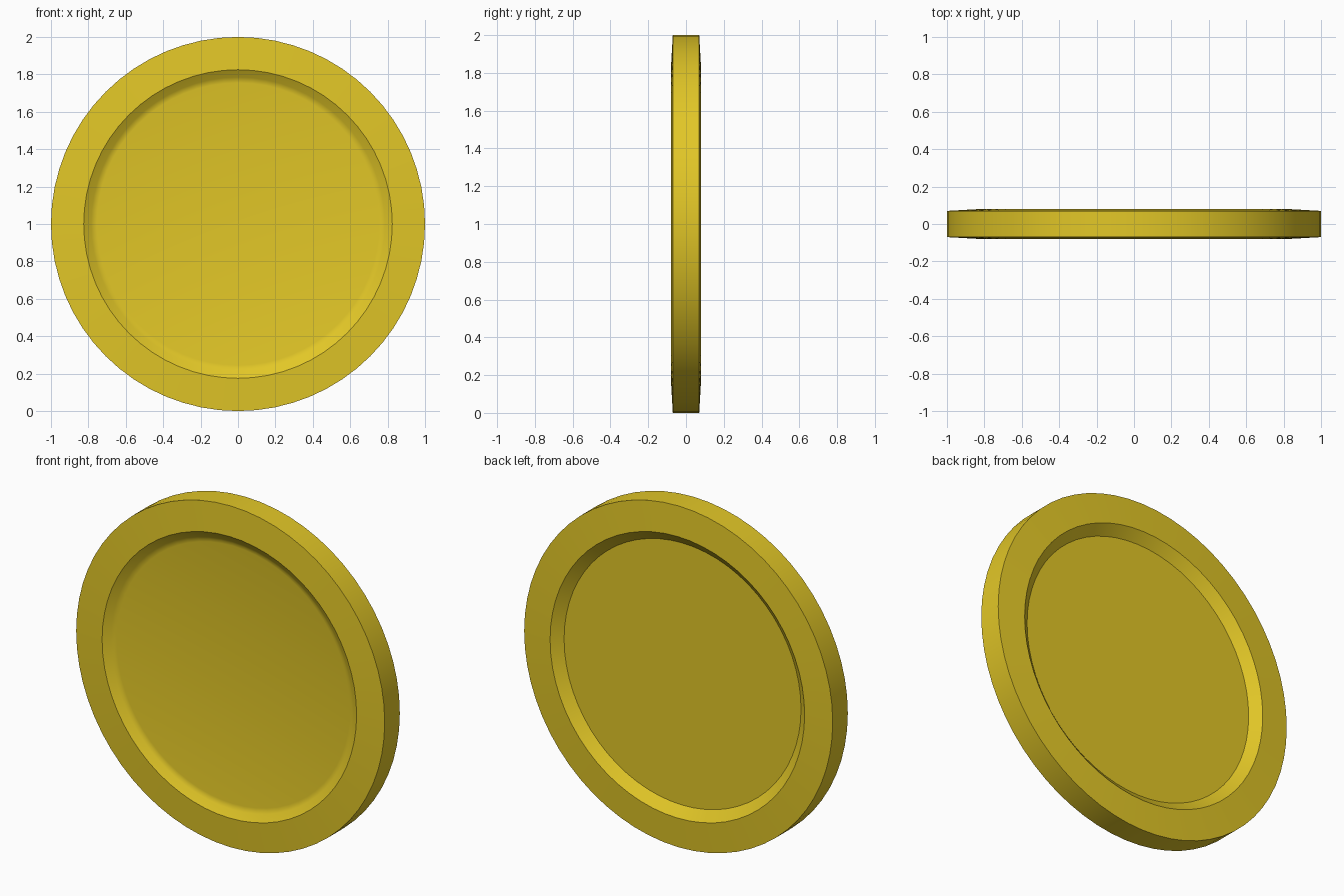
import bpy, bmesh, math

if "Cube" in bpy.data.objects:
    bpy.data.objects.remove(bpy.data.objects["Cube"])

SEGMENTS = 64

# Gold colour
gold = bpy.data.materials.new("gold yellow")
gold.diffuse_color = (0.76, 0.57, 0.02, 1.0)
gold.use_nodes = True
gold.node_tree.nodes["Principled BSDF"].inputs["Base Color"].default_value = gold.diffuse_color

# Half profile (radius, y) from the front centre, over the rim, to the back centre
profile = [
    (0.0, -0.044), (0.755, -0.044), (0.772, -0.047), (0.785, -0.054),
    (0.825, -0.08), (1.0, -0.07),
    (1.0, 0.07), (0.825, 0.08), (0.768, 0.032), (0.0, 0.032),
]

# Coin disc: profile turned around the y axis
bm = bmesh.new()
verts = [bm.verts.new((r, y, 1.0)) for r, y in profile]
edges = [bm.edges.new(pair) for pair in zip(verts, verts[1:])]
bmesh.ops.spin(bm, geom=verts + edges, cent=(0, 0, 1), axis=(0, 1, 0),
               angle=math.tau, steps=SEGMENTS, use_merge=True)
bmesh.ops.remove_doubles(bm, verts=bm.verts, dist=0.0005)
bmesh.ops.recalc_face_normals(bm, faces=bm.faces)

mesh = bpy.data.meshes.new("coin")
bm.to_mesh(mesh)
bm.free()
mesh.materials.append(gold)
coin = bpy.data.objects.new("coin", mesh)
bpy.context.collection.objects.link(coin)

# Smooth shading with crisp rim edges
bpy.context.view_layer.objects.active = coin
coin.select_set(True)
bpy.ops.object.shade_smooth_by_angle(angle=math.radians(30))
